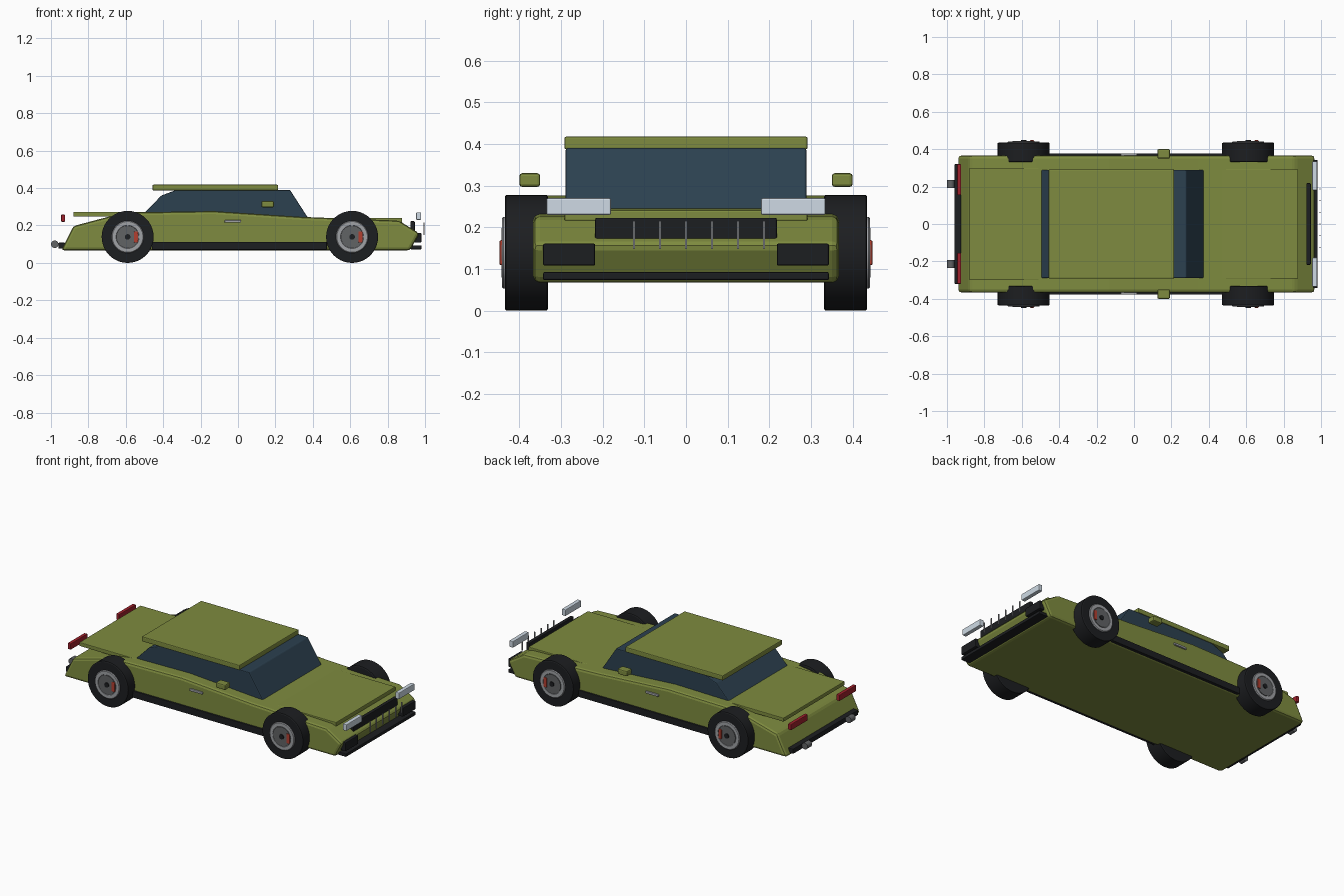
import bpy, bmesh, math

if "Cube" in bpy.data.objects:
    bpy.data.objects.remove(bpy.data.objects["Cube"])


def material(name, r, g, b):
    m = bpy.data.materials.new(name)
    m.diffuse_color = (r, g, b, 1)
    m.use_nodes = True
    m.node_tree.nodes["Principled BSDF"].inputs["Base Color"].default_value = m.diffuse_color
    return m


OLIVE = material("olive_paint", 0.21, 0.26, 0.05)
GLASS = material("dark_glass", 0.025, 0.052, 0.08)
BLACK = material("black_trim", 0.012, 0.013, 0.015)
SILVER = material("silver", 0.35, 0.36, 0.38)
STEEL = material("steel", 0.12, 0.125, 0.13)
RED = material("red_lamp", 0.35, 0.015, 0.025)
CALIPER = material("red_caliper", 0.45, 0.05, 0.03)
LAMP = material("clear_lamp", 0.62, 0.7, 0.78)


def finish(bm, name, mat, bevel=0.0, segments=2):
    bmesh.ops.recalc_face_normals(bm, faces=bm.faces)
    mesh = bpy.data.meshes.new(name)
    bm.to_mesh(mesh)
    bm.free()
    ob = bpy.data.objects.new(name, mesh)
    bpy.context.collection.objects.link(ob)
    mesh.materials.append(mat)
    if bevel:
        mod = ob.modifiers.new("bevel", 'BEVEL')
        mod.width = bevel
        mod.segments = segments
        mod.limit_method = 'ANGLE'
        mod.angle_limit = math.radians(25)
    return ob


def box(name, x, y, z, mat, bevel=0.004):
    """Box given as (min, max) ranges on each axis."""
    bm = bmesh.new()
    bmesh.ops.create_cube(bm, size=1)
    for v in bm.verts:
        v.co = [r[0] + (c + 0.5) * (r[1] - r[0]) for c, r in zip(v.co, (x, y, z))]
    return finish(bm, name, mat, bevel)


def prism(name, profile, half_width, mat, bevel):
    """Side profile in x, z extruded across the car."""
    bm = bmesh.new()
    face = bm.faces.new([bm.verts.new((x, -half_width, z)) for x, z in profile])
    ext = bmesh.ops.extrude_face_region(bm, geom=[face])
    for v in ext["geom"]:
        if isinstance(v, bmesh.types.BMVert):
            v.co.y = half_width
    return finish(bm, name, mat, bevel)


def lathe(name, profile, x, z, side, mat, steps=40):
    """Revolve (radius, y) pairs round an axle parallel to y."""
    bm = bmesh.new()
    rings = []
    for r, y in profile:
        rings.append([bm.verts.new((x + r * math.cos(2 * math.pi * i / steps), side * y,
                                    z + r * math.sin(2 * math.pi * i / steps)))
                      for i in range(steps)])
    for a, b in zip(rings, rings[1:]):
        for i in range(steps):
            j = (i + 1) % steps
            bm.faces.new((a[i], a[j], b[j], b[i]))
    bm.faces.new(rings[0])
    bm.faces.new(rings[-1])
    ob = finish(bm, name, mat)
    bpy.ops.object.select_all(action='DESELECT')
    ob.select_set(True)
    bpy.context.view_layer.objects.active = ob
    bpy.ops.object.shade_smooth_by_angle(angle=math.radians(30))
    return ob


# Wedge body
prism("body", [(-0.945, 0.067), (0.92, 0.067), (0.97, 0.158), (0.86, 0.226), (0.34, 0.246),
               (-0.13, 0.277), (-0.52, 0.271), (-0.68, 0.25), (-0.88, 0.197)],
      0.367, OLIVE, 0.016)

# Cabin, roof, bonnet and boot panels
prism("cabin_glass", [(-0.505, 0.262), (0.378, 0.235), (0.278, 0.39), (-0.33, 0.39), (-0.41, 0.36)],
      0.289, GLASS, 0.005)
box("roof", (-0.457, 0.214), (-0.292, 0.292), (0.387, 0.418), OLIVE, 0.005)
box("bonnet_panel", (0.33, 0.878), (-0.292, 0.292), (0.215, 0.241), OLIVE)
box("boot_panel", (-0.88, -0.48), (-0.3, 0.3), (0.248, 0.272), OLIVE)

# Front grille, slats and lip
box("grille", (0.922, 0.945), (-0.218, 0.218), (0.17, 0.223), BLACK)
for i in range(6):
    y = -0.125 + i * 0.0625
    box(f"grille_slat_{i}", (0.991, 0.998), (y - 0.0025, y + 0.0025), (0.148, 0.215), SILVER, 0)
box("front_lip", (0.92, 0.982), (-0.343, 0.343), (0.073, 0.093), BLACK)

# Rear bumper
box("rear_bumper", (-0.96, -0.925), (-0.32, 0.32), (0.077, 0.108), BLACK)


def span(side, a, b):
    return tuple(sorted((side * a, side * b)))


# Parts repeated on both sides
for side, tag in ((-1, "right"), (1, "left")):
    box(f"headlight_{tag}", (0.953, 0.979), span(side, 0.18, 0.335), (0.23, 0.27), LAMP)
    box(f"intake_{tag}", (0.945, 0.98), span(side, 0.218, 0.343), (0.108, 0.161), BLACK)
    box(f"taillight_{tag}", (-0.946, -0.924), span(side, 0.155, 0.32), (0.22, 0.258), RED)
    box(f"side_sill_{tag}", (-0.46, 0.475), span(side, 0.35, 0.378), (0.07, 0.112), BLACK)
    box(f"mirror_{tag}", (0.125, 0.192), span(side, 0.35, 0.4), (0.297, 0.33), OLIVE, 0.007)
    box(f"door_handle_{tag}", (-0.072, 0.017), span(side, 0.355, 0.377), (0.215, 0.229), SILVER)
    lathe(f"exhaust_{tag}", [(0.02, 0.192), (0.02, 0.235)], -0.98, 0.1, side, STEEL, 20)

    # Wheels
    for x, end in ((-0.59, "rear"), (0.61, "front")):
        name = f"{end}_{tag}"
        lathe(f"tyre_{name}", [(0.134, 0.331), (0.139, 0.334), (0.139, 0.432), (0.134, 0.435)],
              x, 0.139, side, BLACK)
        lathe(f"rim_{name}", [(0.086, 0.42), (0.086, 0.438), (0.082, 0.442), (0.062, 0.442),
                              (0.06, 0.438)], x, 0.139, side, SILVER)
        lathe(f"brake_disc_{name}", [(0.059, 0.42), (0.059, 0.443)], x, 0.139, side, STEEL)
        lathe(f"hub_cap_{name}", [(0.015, 0.43), (0.015, 0.448)], x, 0.139, side, BLACK, 20)
        box(f"caliper_{name}", (x + 0.034, x + 0.056), span(side, 0.425, 0.448),
            (0.109, 0.169), CALIPER)
